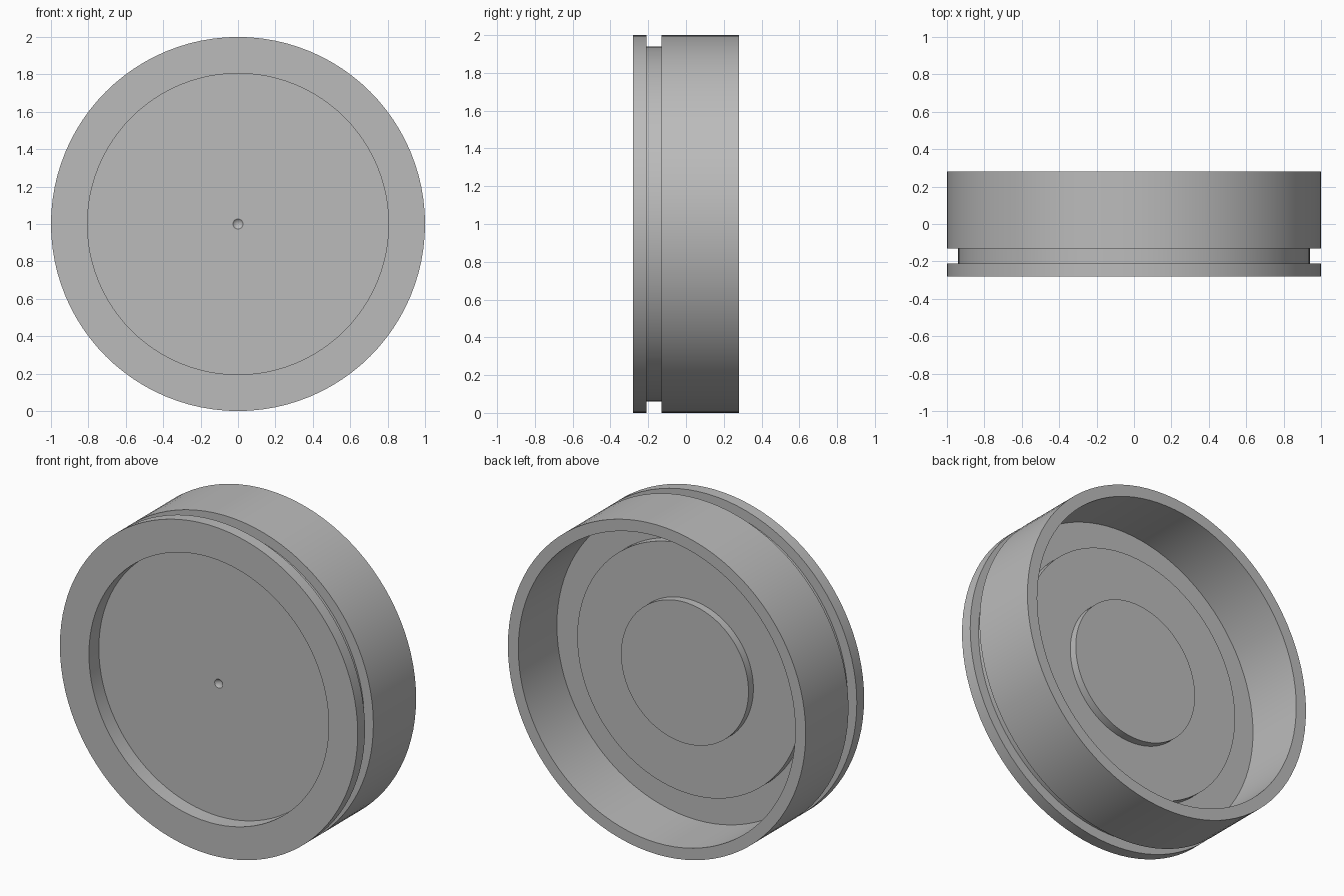
import bpy, bmesh, math

if "Cube" in bpy.data.objects:
    bpy.data.objects.remove(bpy.data.objects["Cube"])

SEGMENTS = 96

grey = bpy.data.materials.new("mid grey")
grey.diffuse_color = (0.5, 0.5, 0.5, 1)
grey.use_nodes = True
grey.node_tree.nodes["Principled BSDF"].inputs["Base Color"].default_value = grey.diffuse_color

# Closed section (radius, y), from the front centre round to the back centre
profile = [
    (0, -0.16),                                   # centre dimple tip
    (0.027, -0.185), (0.805, -0.185),             # front recess floor
    (0.805, -0.28), (1, -0.28),                   # front rim
    (1, -0.21), (0.94, -0.21),                    # groove
    (0.94, -0.13), (1, -0.13),
    (1, 0.28), (0.93, 0.28),                      # skirt
    (0.93, -0.09), (0.755, -0.09),                # cavity floor
    (0.755, -0.035), (0.428, -0.035),             # raised plateau
    (0.428, 0.012), (0, 0.012),                   # central boss
]

# Revolve the section about the y axis
bm = bmesh.new()
verts = [bm.verts.new((r, y, 0)) for r, y in profile]
edges = [bm.edges.new(pair) for pair in zip(verts, verts[1:])]
bmesh.ops.spin(bm, geom=verts + edges, cent=(0, 0, 0), axis=(0, 1, 0),
               angle=2 * math.pi, steps=SEGMENTS)
bmesh.ops.remove_doubles(bm, verts=bm.verts, dist=1e-4)
bmesh.ops.recalc_face_normals(bm, faces=bm.faces)

mesh = bpy.data.meshes.new("grooved_cap")
bm.to_mesh(mesh)
bm.free()
mesh.materials.append(grey)

cap = bpy.data.objects.new("grooved_cap", mesh)
cap.location.z = 1
bpy.context.collection.objects.link(cap)

# Smooth round walls, crisp corners
bpy.context.view_layer.objects.active = cap
cap.select_set(True)
bpy.ops.object.shade_smooth_by_angle(angle=math.radians(30))
